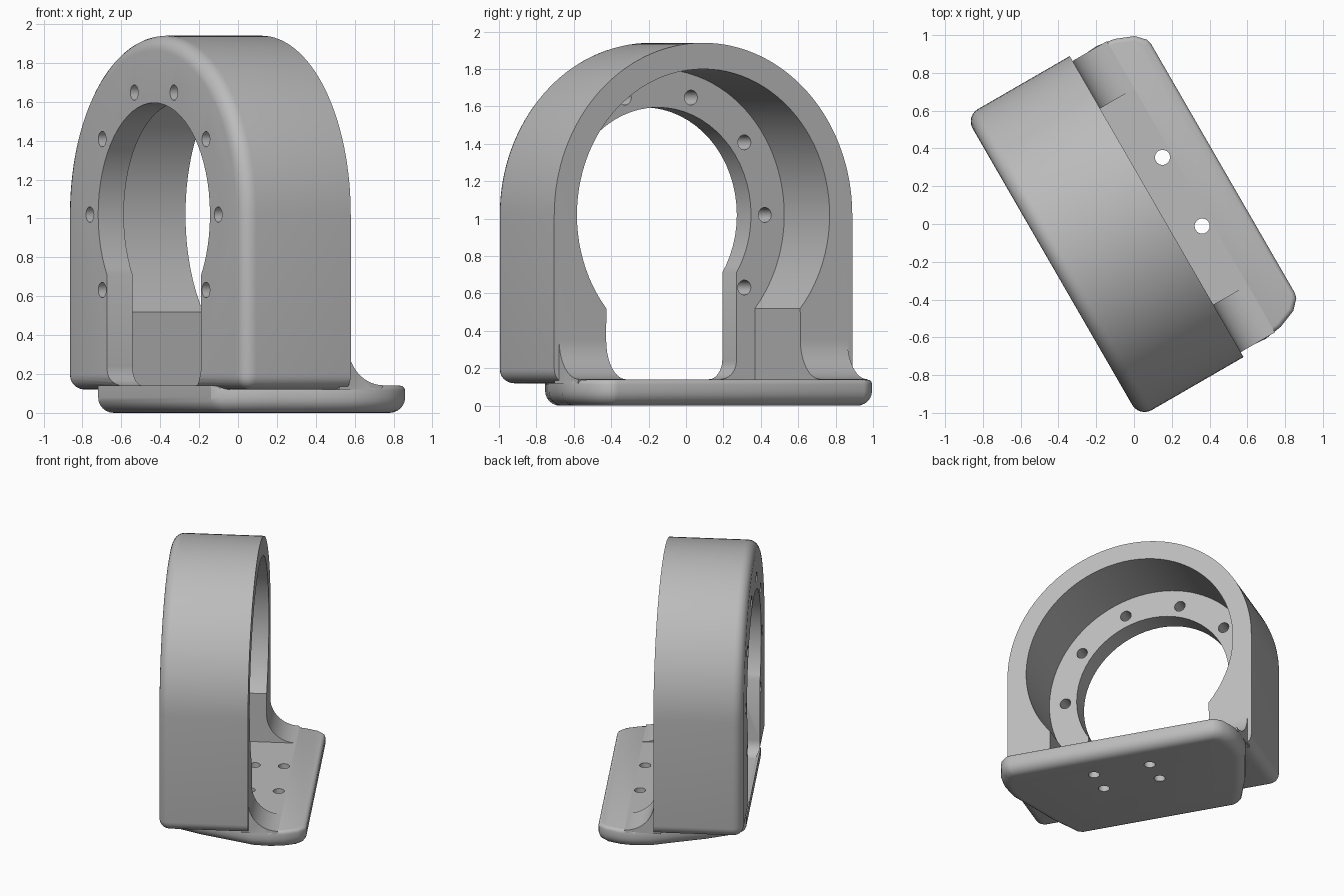
import bpy, bmesh
from math import sin, cos, pi, radians, asin
from mathutils import Matrix

if "Cube" in bpy.data.objects:
    bpy.data.objects.remove(bpy.data.objects["Cube"], do_unlink=True)

CX, AXIS_Z = -0.02, 1.02               # ring centre
FRONT, BACK, FLANGE = -0.487, 0.15, -0.335
FLOOR = 0.14

grey = bpy.data.materials.new("plain_grey")
grey.use_nodes = True
colour = (0.5, 0.5, 0.5, 1)
grey.diffuse_color = colour
grey.node_tree.nodes["Principled BSDF"].inputs["Base Color"].default_value = colour


def arc(cx, cy, r, a0, a1, n):
    return [(cx + r * cos(a0 + (a1 - a0) * i / n), cy + r * sin(a0 + (a1 - a0) * i / n))
            for i in range(n + 1)]


def prism(name, pts, lo, hi, place, bevels=()):
    """Extrude an outline; place maps (u, v, depth) to a position.
    bevels holds (edge rule, width, segments)."""
    bm = bmesh.new()
    rings = [[bm.verts.new(place(u, v, d)) for u, v in pts] for d in (lo, hi)]
    bm.faces.new(rings[0])
    bm.faces.new(rings[1])
    n = len(pts)
    for i in range(n):
        j = (i + 1) % n
        bm.faces.new((rings[0][i], rings[0][j], rings[1][j], rings[1][i]))
    bmesh.ops.recalc_face_normals(bm, faces=bm.faces)
    for rule, width, segs in bevels:
        edges = [e for e in bm.edges if rule(e.verts[0].co, e.verts[1].co)]
        bmesh.ops.bevel(bm, geom=edges, offset=width, segments=segs, profile=0.5,
                        affect='EDGES', clamp_overlap=True)
    bmesh.ops.recalc_face_normals(bm, faces=bm.faces)
    me = bpy.data.meshes.new(name)
    bm.to_mesh(me)
    bm.free()
    me.materials.append(grey)
    ob = bpy.data.objects.new(name, me)
    bpy.context.collection.objects.link(ob)
    return ob


def along_y(u, v, d):
    return (CX + u, d, v)


def along_z(u, v, d):
    return (CX + u, v, d)


def along_x(u, v, d):
    return (CX + d, u, v)


def combine(target, other, operation):
    mod = target.modifiers.new(operation.lower(), 'BOOLEAN')
    mod.operation, mod.solver, mod.object = operation, 'EXACT', other
    bpy.context.view_layer.objects.active = target
    bpy.ops.object.modifier_apply(modifier=mod.name)
    bpy.data.objects.remove(other, do_unlink=True)


# Arched ring body with rounded front rim and underside
LOW = 0.12
outline = [(0.92, LOW)] + arc(0, AXIS_Z, 0.92, 0, pi, 64) + [(-0.92, LOW)]


def soft_edge(a, b):
    front = a.y < FRONT + 0.001 and b.y < FRONT + 0.001
    side = a.z < LOW + 0.001 and b.z < LOW + 0.001 and abs(a.x - b.x) < 0.001
    return front or side


body = prism("bearing_housing", outline, FRONT, BACK, along_y, [(soft_edge, 0.075, 6)])

# Concave fillet between the ring back and the foot plate
R = 0.21
fillet_pts = [(0.35, 0.12), (0.1, 0.12), (0.1, FLOOR + R)] + arc(BACK + R, FLOOR + R + 0.002, R, pi, 1.5 * pi, 14)
combine(body, prism("fillet", fillet_pts, -0.89, 0.89, along_x), 'UNION')

# Main cavity: round above, straight walls below
drop = asin(0.5 / 0.78)
cavity = [(0.6, FLOOR + 0.001)] + arc(0, AXIS_Z, 0.78, -drop, pi + drop, 72) + [(-0.6, FLOOR + 0.001)]
combine(body, prism("cavity_cutter", cavity, FLANGE, 1, along_y), 'DIFFERENCE')

# Front bore and the round-cornered slot beneath it
combine(body, prism("bore_cutter", arc(0, AXIS_Z, 0.575, 0, 2 * pi, 64)[:-1], -1, 0, along_y), 'DIFFERENCE')
r = 0.1
zc = FLOOR + 0.001 + r
slot = (arc(-0.485 + r, zc, r, pi, 1.5 * pi, 8) + arc(0.485 - r, zc, r, 1.5 * pi, 2 * pi, 8)
        + [(0.485, 0.9), (-0.485, 0.9)])
combine(body, prism("slot_cutter", slot, -1, -0.1, along_y), 'DIFFERENCE')

# Foot plate, tapering towards the front, with a rounded underside
half = [(0.58, FRONT + 0.003), (0.63, -0.45), (0.74, -0.22), (0.82, 0), (0.885, 0.17),
        (0.895, 0.3), (0.88, 0.4), (0.84, 0.5), (0.79, 0.548), (0.76, 0.555)]
plan = half + [(-x, y) for x, y in reversed(half)]
plate = prism("foot_plate", plan, 0, FLOOR, along_z, [
    (lambda a, b: a.z < 0.001 and b.z < 0.001, 0.08, 6),
    (lambda a, b: min(a.z, b.z) > FLOOR - 0.001 and min(a.y, b.y) > FRONT + 0.01, 0.025, 3)])
combine(body, plate, 'UNION')

# Flange bolt holes; the two lowest positions fall in the slot
for i in range(10):
    if i not in (7, 8):
        t = radians(36 * i)
        pts = arc(0.66 * cos(t), AXIS_Z + 0.66 * sin(t), 0.04, 0, 2 * pi, 20)[:-1]
        combine(body, prism("bolt_cutter", pts, -0.6, -0.25, along_y), 'DIFFERENCE')

# Four mounting holes in the foot plate
for x in (-0.21, 0.21):
    for y in (0.1, 0.307):
        pts = arc(x, y, 0.04, 0, 2 * pi, 20)[:-1]
        combine(body, prism("mount_cutter", pts, -0.1, 0.2, along_z), 'DIFFERENCE')

# Turn the finished housing and shade it
body.data.transform(Matrix.Rotation(radians(-60), 4, 'Z'))
bpy.ops.object.select_all(action='DESELECT')
body.select_set(True)
bpy.context.view_layer.objects.active = body
bpy.ops.object.shade_smooth_by_angle(angle=radians(32))
